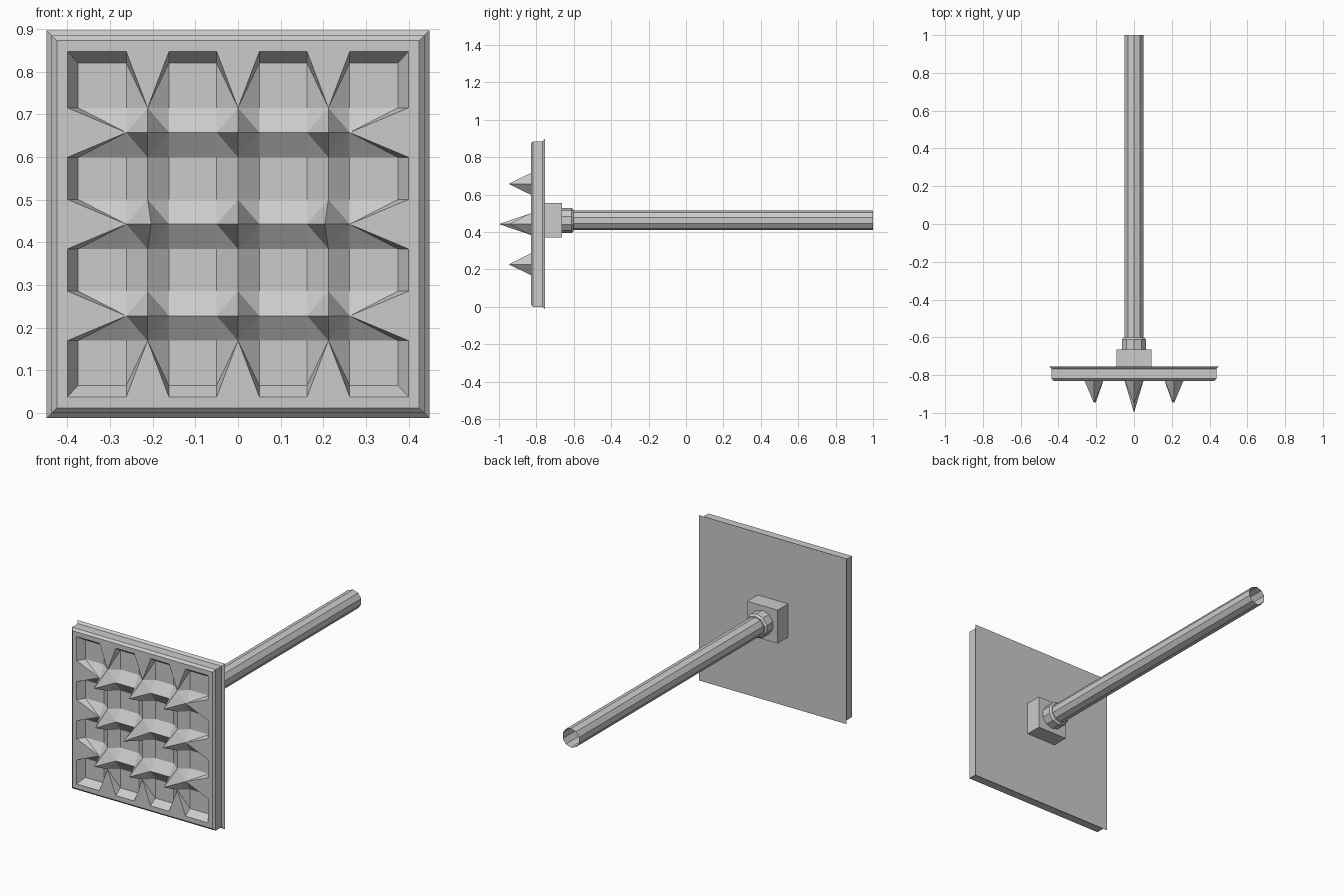
import bpy, bmesh, math
from mathutils import Matrix, Vector

cube = bpy.data.objects.get("Cube")
if cube:
    bpy.data.objects.remove(cube)

grey = bpy.data.materials.new("stone_grey")
grey.use_nodes = True
grey.diffuse_color = (0.6, 0.6, 0.6, 1)
grey.node_tree.nodes["Principled BSDF"].inputs["Base Color"].default_value = (0.6, 0.6, 0.6, 1)


def finish(bm, name, recalc=True):
    if recalc:
        bmesh.ops.recalc_face_normals(bm, faces=bm.faces)
    mesh = bpy.data.meshes.new(name)
    bm.to_mesh(mesh)
    bm.free()
    mesh.materials.append(grey)
    obj = bpy.data.objects.new(name, mesh)
    bpy.context.collection.objects.link(obj)
    return obj


FRONT, FLOOR, BACK, CHAMFER = -0.83, -0.79, -0.755, 0.012
MID_Z, ROD_Z = 0.4425, 0.462
CRESTS = (4, 7, 10)          # grid lines that carry the ridges
RIM = (0, 1, 13, 14)         # grid lines on the flat frame


def grid_lines(edge, opening, floor, spacing, ridge):
    lines = [-edge, -opening, -floor]
    for k in (-1, 0, 1):
        lines += [k * spacing - ridge, k * spacing, k * spacing + ridge]
    return lines + [floor, opening, edge]


xs = grid_lines(0.425, 0.4, 0.375, 0.212, 0.05)
zs = grid_lines(0.4305, 0.405, 0.378, 0.215, 0.058)


def depth(i, j):
    if i in RIM or j in RIM:
        return FRONT
    if i in CRESTS and j in CRESTS:
        return -1.0 if i == j == 7 else -0.948
    return FRONT if i in CRESTS or j in CRESTS else FLOOR


def snap(i, j):
    # ridge ends taper from the frame straight to the spike corner
    pull = {2: 3, 12: 11}
    if j in CRESTS:
        i = pull.get(i, i)
    if i in CRESTS:
        j = pull.get(j, j)
    return i, j


# Spiked plate: recessed waffle front with ridges and spikes
bm = bmesh.new()
verts = {}
for i, x in enumerate(xs):
    for j, z in enumerate(zs):
        lean = 0.96 if j == 7 and i in CRESTS else 1
        verts[i, j] = bm.verts.new((x * lean, depth(i, j), z + MID_Z))

for i in range(14):
    for j in range(14):
        ring = [snap(*c) for c in ((i, j), (i + 1, j), (i + 1, j + 1), (i, j + 1))]
        ring = list(dict.fromkeys(ring))
        q = [verts[c] for c in ring]
        if len(q) == 3:
            bm.faces.new(q)
            continue
        h = [depth(*c) for c in ring]
        if len(set(h)) == 1 or (h[0] == h[1] and h[2] == h[3]) or (h[1] == h[2] and h[3] == h[0]):
            bm.faces.new(q)
            continue
        # fold along the level diagonal, but mitre the pocket corners
        first = h[0] == h[2]
        if i in (1, 12) and j in (1, 12):
            first = not first
        k = 0 if first else 1
        bm.faces.new((q[k], q[k + 1], q[(k + 2) % 4]))
        bm.faces.new((q[(k + 2) % 4], q[(k + 3) % 4], q[k]))
bmesh.ops.delete(bm, geom=[v for v in bm.verts if not v.link_faces], context='VERTS')

# Chamfered sides and the back of the plate
edges = [e for e in bm.edges if e.is_boundary]
for y, grow in ((FRONT + CHAMFER, CHAMFER), (BACK - CHAMFER, 0), (BACK, -CHAMFER)):
    out = bmesh.ops.extrude_edge_only(bm, edges=edges)["geom"]
    edges = [g for g in out if isinstance(g, bmesh.types.BMEdge)]
    for v in (g for g in out if isinstance(g, bmesh.types.BMVert)):
        if abs(v.co.x) > 0.42:
            v.co.x += math.copysign(grow, v.co.x)
        if abs(v.co.z - MID_Z) > 0.42:
            v.co.z += math.copysign(grow, v.co.z - MID_Z)
        v.co.y = y
bmesh.ops.holes_fill(bm, edges=edges, sides=0)
bmesh.ops.dissolve_limit(bm, angle_limit=0.01, verts=bm.verts, edges=bm.edges)
finish(bm, "spiked_plate")

# Square mounting block behind the plate
bm = bmesh.new()
bmesh.ops.create_cube(bm, size=1)
bmesh.ops.scale(bm, vec=(0.184, 0.092, 0.184), verts=bm.verts)
bmesh.ops.translate(bm, vec=(0, -0.71, ROD_Z), verts=bm.verts)
finish(bm, "mounting_block")


def tube(name, r1, r2, y1, y2, capped):
    bm = bmesh.new()
    place = Matrix.Translation(Vector((0, (y1 + y2) / 2, ROD_Z))) @ Matrix.Rotation(-math.pi / 2, 4, 'X')
    bmesh.ops.create_cone(bm, cap_ends=capped, segments=10, radius1=r1, radius2=r2,
                          depth=y2 - y1, matrix=place)
    finish(bm, name, recalc=capped)


# Collar with a chamfered end, and the open-ended rod
tube("collar", 0.067, 0.067, -0.67, -0.612, True)
tube("collar_chamfer", 0.067, 0.058, -0.612, -0.602, True)
tube("rod", 0.052, 0.052, -0.61, 1.0, False)
